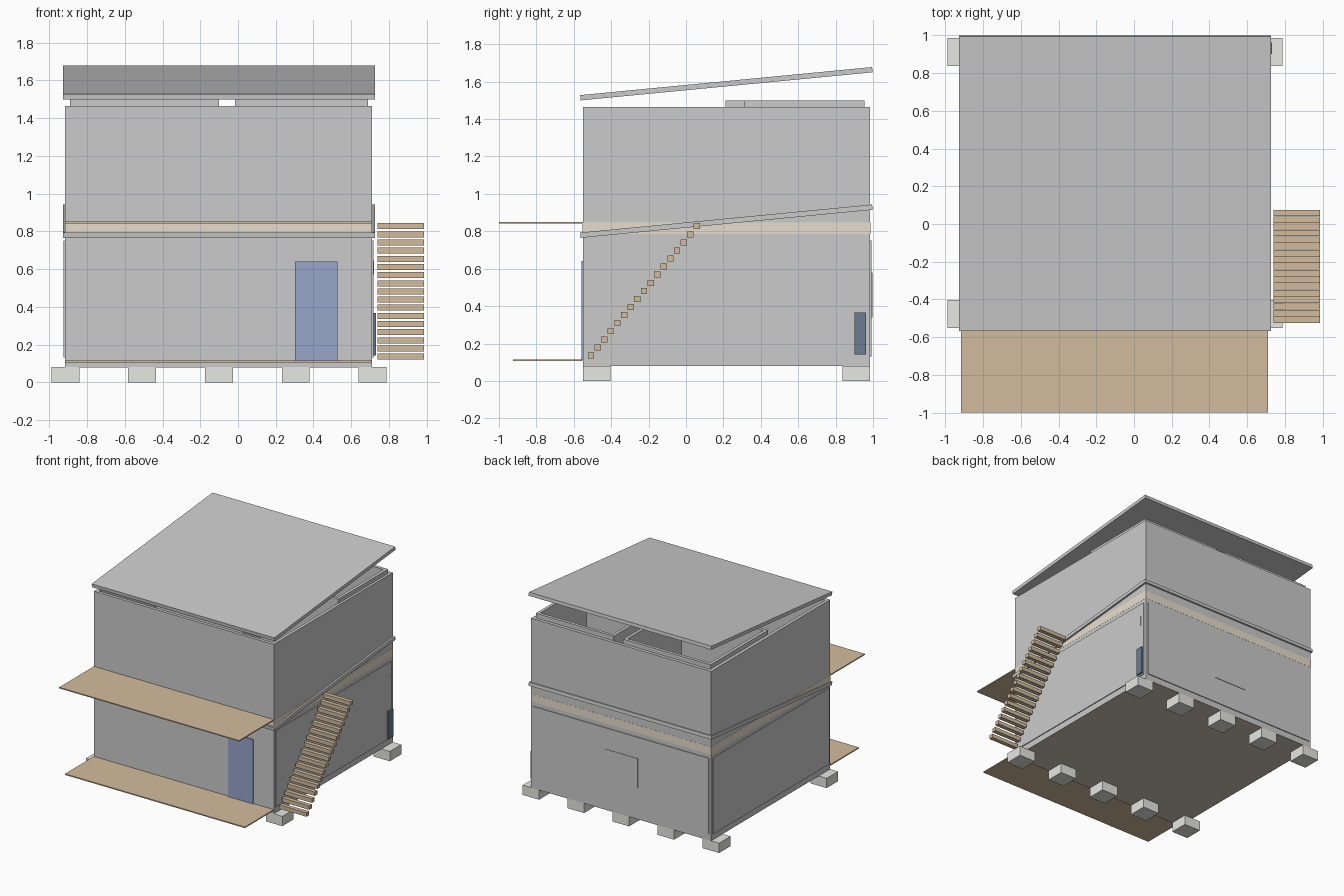
import bpy, bmesh

if "Cube" in bpy.data.objects:
    bpy.data.objects.remove(bpy.data.objects["Cube"])


def material(name, r, g, b):
    m = bpy.data.materials.new(name)
    m.diffuse_color = (r, g, b, 1)
    m.use_nodes = True
    m.node_tree.nodes["Principled BSDF"].inputs["Base Color"].default_value = m.diffuse_color
    return m


WOOD = material("wood", 0.65, 0.50, 0.34)
PALE = material("pale_wood", 0.80, 0.73, 0.62)
BLUE = material("blue_door", 0.31, 0.38, 0.58)
DARK = material("dark_blue", 0.15, 0.20, 0.29)
CONCRETE = material("concrete", 0.80, 0.80, 0.76)
UNDER = material("floor_underside", 0.62, 0.56, 0.47)


def finish(name, bm, mat):
    bmesh.ops.recalc_face_normals(bm, faces=bm.faces)
    me = bpy.data.meshes.new(name)
    bm.to_mesh(me)
    bm.free()
    ob = bpy.data.objects.new(name, me)
    bpy.context.collection.objects.link(ob)
    if mat:
        me.materials.append(mat)
    return ob


def prism_x(name, x0, x1, profile, mat=None):
    """Extrude a (y, z) profile along x."""
    bm = bmesh.new()
    f = bm.faces.new([bm.verts.new((x0, y, z)) for y, z in profile])
    ext = bmesh.ops.extrude_face_region(bm, geom=[f])["geom"]
    bmesh.ops.translate(bm, vec=(x1 - x0, 0, 0),
                        verts=[v for v in ext if isinstance(v, bmesh.types.BMVert)])
    return finish(name, bm, mat)


def box(name, x0, x1, y0, y1, z0, z1, mat=None):
    return prism_x(name, x0, x1, [(y0, z0), (y1, z0), (y1, z1), (y0, z1)], mat)


def ring(name, x0, x1, y0, y1, z0, z1, t, mat=None):
    """Four walls of thickness t, open at top and bottom."""
    bm = bmesh.new()
    loops = []
    for d, z in ((0, z0), (0, z1), (t, z1), (t, z0)):
        loops.append([bm.verts.new(p) for p in (
            (x0 + d, y0 + d, z), (x1 - d, y0 + d, z),
            (x1 - d, y1 - d, z), (x0 + d, y1 - d, z))])
    for k in range(4):
        a, b = loops[k], loops[(k + 1) % 4]
        for i in range(4):
            j = (i + 1) % 4
            bm.faces.new((a[i], a[j], b[j], b[i]))
    return finish(name, bm, mat)


X0, X1, Y0, Y1 = -0.917, 0.71, -0.552, 0.985
STOREY = 0.735

# footings: two rows of five
for i in range(5):
    cx = -0.915 + i * 0.407
    for y in (-0.552, 0.837):
        box("footing", cx - 0.074, cx + 0.074, y, y + 0.148, 0, 0.08, CONCRETE)

# two storeys: floor, outer walls, inner rooms, sloping roof
for s in range(2):
    dz = s * STOREY
    box("floor", X0, X1, Y0, Y1, 0.081 + dz, 0.112 + dz)
    ring("outer_walls", X0, X1, Y0, Y1, 0.081 + dz, (0.85, 1.465)[s] if s == 0 else 1.465, 0.026)
    ring("left_room", -0.89, -0.10, 0.21, 0.955, 0.11 + dz, 1.50 - STOREY + dz, 0.025)
    ring("right_room", -0.015, 0.69, 0.31, 0.955, 0.11 + dz, 1.50 - STOREY + dz, 0.025)
    prism_x("roof", -0.927, 0.725,
            [(-0.563, 0.765 + dz), (0.998, 0.915 + dz),
             (0.995, 0.943 + dz), (-0.566, 0.793 + dz)])

# wooden underside, pale edge of the upper floor
box("floor_underside", X0, X1, Y0, Y1, 0.079, 0.081, UNDER)
ring("upper_floor_edge", X0 - 0.001, X1 + 0.001, Y0 - 0.001, Y1 + 0.001,
     0.785, 0.848, 0.01, PALE)

# decks
box("lower_deck", X0, X1, -0.925, Y0, 0.106, 0.115, WOOD)
box("upper_deck", X0, X1, -1.0, Y0, 0.842, 0.851, WOOD)

# cladding panels on the lower storey
box("left_cladding", X0 - 0.007, X0, Y0 + 0.02, Y1 - 0.02, 0.13, 0.752)
box("right_cladding", X1, X1 + 0.007, Y0 + 0.02, Y1 - 0.02, 0.13, 0.752)
box("back_cladding", X0 + 0.02, X1 - 0.02, Y1, Y1 + 0.007, 0.13, 0.752)

# door, side hatch, back window, small vent
box("front_door", 0.302, 0.527, Y0 - 0.008, Y0, 0.112, 0.64, BLUE)
box("side_hatch", X1, 0.732, 0.90, 0.962, 0.142, 0.366, DARK)
box("back_window", -0.26, 0.03, Y1, 0.996, 0.34, 0.58)
box("side_vent", X1, 0.72, 0.925, 0.935, 0.57, 0.645)

# open stair treads
for i in range(17):
    y, z = -0.508 + i * 0.0354, 0.136 + i * 0.0432
    box("stair_tread", 0.74, 0.987, y - 0.017, y + 0.017, z - 0.016, z + 0.016, WOOD)
